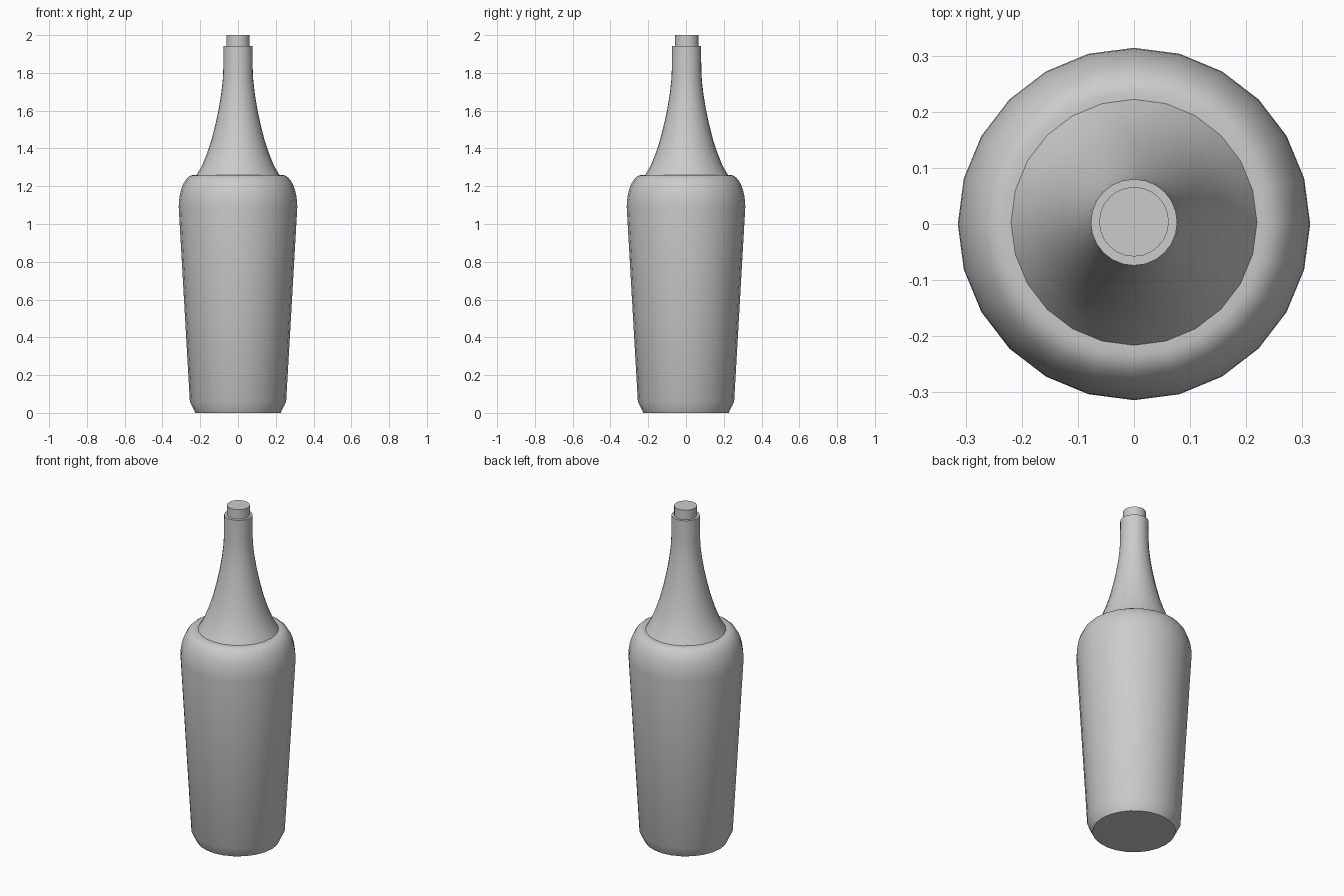
import bpy, bmesh, math

cube = bpy.data.objects.get("Cube")
if cube:
    bpy.data.objects.remove(cube, do_unlink=True)

SIDES = 24

grey = bpy.data.materials.new("plain grey")
grey.use_nodes = True
colour = (0.6, 0.6, 0.6, 1)
grey.diffuse_color = colour
grey.node_tree.nodes["Principled BSDF"].inputs["Base Color"].default_value = colour


def lathe(name, profile, y=0.0, smooth_angle=35):
    """Revolve (radius, height) points into a closed solid."""
    bm = bmesh.new()
    rings = []
    for r, z in profile:
        angles = [math.tau * i / SIDES for i in range(SIDES)]
        rings.append([bm.verts.new((r * math.cos(a), y + r * math.sin(a), z)) for a in angles])
    for low, high in zip(rings, rings[1:]):
        for i in range(SIDES):
            j = (i + 1) % SIDES
            bm.faces.new((low[i], low[j], high[j], high[i]))
    bm.faces.new(rings[0][::-1])
    bm.faces.new(rings[-1])
    mesh = bpy.data.meshes.new(name)
    bm.to_mesh(mesh)
    bm.free()
    mesh.materials.append(grey)
    obj = bpy.data.objects.new(name, mesh)
    bpy.context.collection.objects.link(obj)
    bpy.ops.object.select_all(action="DESELECT")
    obj.select_set(True)
    bpy.context.view_layer.objects.active = obj
    bpy.ops.object.shade_smooth_by_angle(angle=math.radians(smooth_angle))
    return obj


# Tapered body with a chamfered foot and an elliptical rounded shoulder
body = [(0.226, 0), (0.255, 0.06), (0.314, 1.09)]
for step in range(1, 9):
    a = math.pi / 2 * step / 8
    body.append((0.234 + 0.08 * math.cos(a), 1.09 + 0.17 * math.sin(a)))
body.append((0.215, 1.26))
lathe("bottle_body", body)

# Flared neck, very slightly off the body axis
neck = [(0.222, 1.255), (0.19, 1.31), (0.162, 1.38), (0.139, 1.45), (0.119, 1.53),
        (0.102, 1.61), (0.089, 1.69), (0.081, 1.76), (0.078, 1.82), (0.077, 1.943)]
lathe("bottle_neck", neck, y=0.003)

# Stopper in the mouth
lathe("stopper", [(0.062, 1.93), (0.062, 2.0)], y=0.004)
